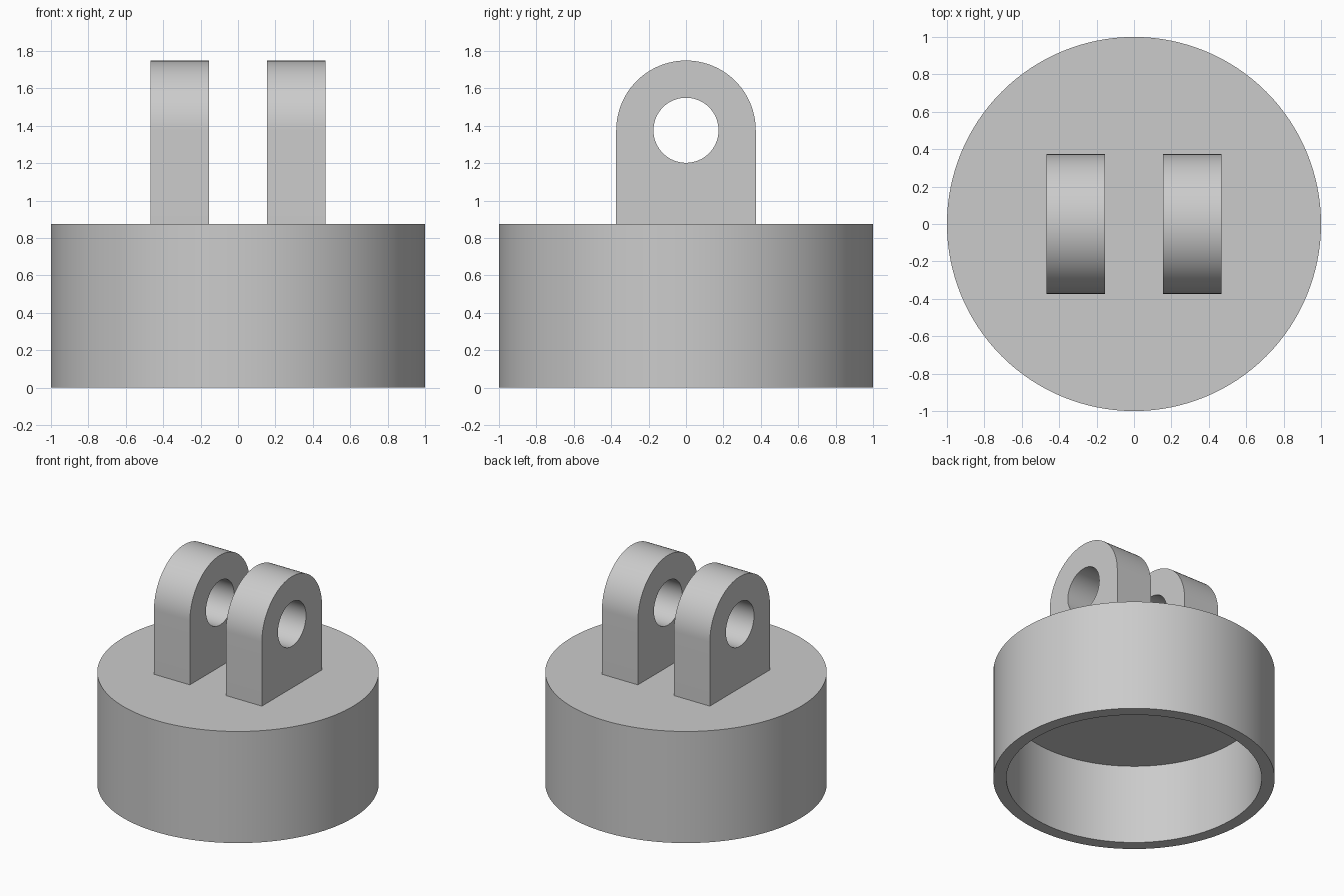
import bpy
import bmesh
from math import sin, cos, pi, radians

if "Cube" in bpy.data.objects:
    bpy.data.objects.remove(bpy.data.objects["Cube"], do_unlink=True)

GREY = (0.6, 0.6, 0.6, 1)
grey = bpy.data.materials.new("plain grey")
grey.use_nodes = True
grey.diffuse_color = GREY
grey.node_tree.nodes["Principled BSDF"].inputs["Base Color"].default_value = GREY


def finish(name, bm):
    """Turn a bmesh into a smooth object with sharp edges kept."""
    bmesh.ops.remove_doubles(bm, verts=bm.verts, dist=0.0001)
    bmesh.ops.recalc_face_normals(bm, faces=bm.faces)
    mesh = bpy.data.meshes.new(name)
    bm.to_mesh(mesh)
    bm.free()
    mesh.materials.append(grey)
    obj = bpy.data.objects.new(name, mesh)
    bpy.context.collection.objects.link(obj)
    bpy.ops.object.select_all(action='DESELECT')
    obj.select_set(True)
    bpy.context.view_layer.objects.active = obj
    bpy.ops.object.shade_smooth_by_angle(angle=radians(30))
    return obj


def loop(bm, points):
    """Closed ring of edges."""
    verts = [bm.verts.new(p) for p in points]
    return [bm.edges.new((a, b)) for a, b in zip(verts, verts[1:] + verts[:1])]


def arc(radius, z, end, steps):
    """Points in the yz plane, starting at +y and turning upward."""
    return [(0, radius * cos(end * i / steps), z + radius * sin(end * i / steps))
            for i in range(steps + 1)]


# Hollow cap, open at the bottom: a profile turned round z
OUTER, INNER, HEIGHT, CEILING = 1.0, 0.907, 0.875, 0.625
profile = [(0, CEILING), (INNER, CEILING), (INNER, 0),
           (OUTER, 0), (OUTER, HEIGHT), (0, HEIGHT)]
bm = bmesh.new()
verts = [bm.verts.new((r, 0, z)) for r, z in profile]
edges = [bm.edges.new(pair) for pair in zip(verts, verts[1:])]
bmesh.ops.spin(bm, geom=verts + edges, cent=(0, 0, 0), axis=(0, 0, 1),
               angle=2 * pi, steps=128)
finish("cap", bm)

# Two round-topped lugs with a pin hole, sunk slightly into the cap
LUG_RADIUS, HOLE_RADIUS, PIN_Z = 0.373, 0.174, 1.376
LUG_INNER_X, LUG_WIDTH, SINK = 0.156, 0.312, 0.02
foot = HEIGHT - SINK
for name, x in (("left_lug", LUG_INNER_X), ("right_lug", -LUG_INNER_X - LUG_WIDTH)):
    bm = bmesh.new()
    outline = arc(LUG_RADIUS, PIN_Z, pi, 48)
    outline += [(0, -LUG_RADIUS, foot), (0, LUG_RADIUS, foot)]
    hole = arc(HOLE_RADIUS, PIN_Z, 2 * pi, 64)[:-1]
    rings = loop(bm, outline) + loop(bm, hole)
    bmesh.ops.triangle_fill(bm, edges=rings, use_beauty=True)
    side = bmesh.ops.extrude_face_region(bm, geom=bm.faces[:], use_keep_orig=True)
    moved = [v for v in side["geom"] if isinstance(v, bmesh.types.BMVert)]
    bmesh.ops.translate(bm, verts=moved, vec=(LUG_WIDTH, 0, 0))
    bmesh.ops.translate(bm, verts=bm.verts, vec=(x, 0, 0))
    finish(name, bm)
